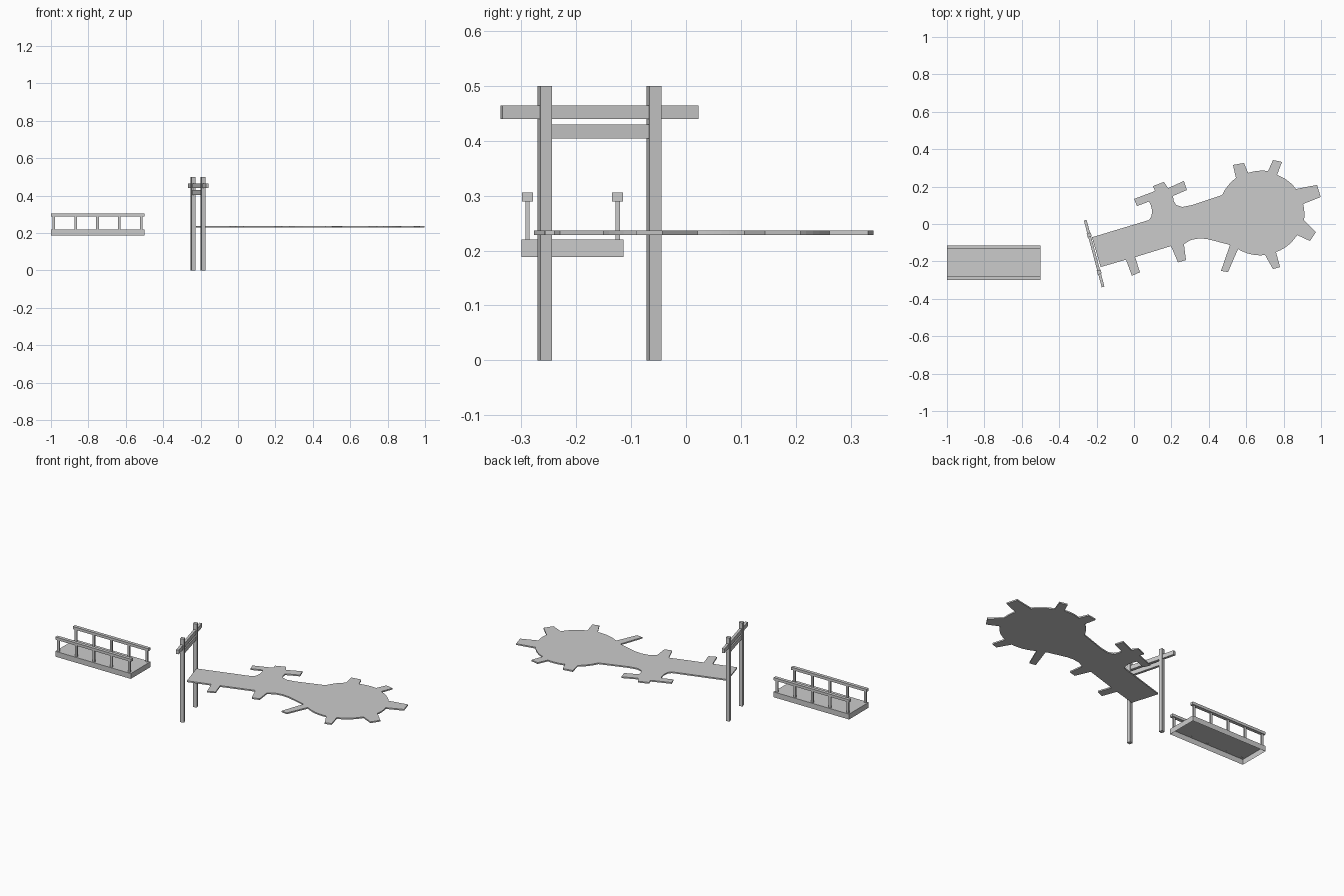
import bpy, bmesh, math
from mathutils import Vector, Matrix

if "Cube" in bpy.data.objects:
    bpy.data.objects.remove(bpy.data.objects["Cube"])


def finish(name, bm):
    bmesh.ops.recalc_face_normals(bm, faces=bm.faces)
    mesh = bpy.data.meshes.new(name)
    bm.to_mesh(mesh)
    bm.free()
    ob = bpy.data.objects.new(name, mesh)
    bpy.context.collection.objects.link(ob)
    return ob


def box(name, center, size, turn=0.0, open_bottom=False):
    bm = bmesh.new()
    bmesh.ops.create_cube(bm, size=1)
    bmesh.ops.scale(bm, vec=size, verts=bm.verts)
    bm.normal_update()
    if open_bottom:
        low = [f for f in bm.faces if f.normal.z < -0.5]
        bmesh.ops.delete(bm, geom=low, context='FACES_ONLY')
    bm.transform(Matrix.Translation(center) @ Matrix.Rotation(turn, 4, 'Z'))
    return finish(name, bm)


# Footbridge: hollow deck, two handrails and their posts
box("bridge_deck", (-0.75, -0.207, 0.204), (0.5, 0.186, 0.032), open_bottom=True)
for side, y in (("front", -0.289), ("back", -0.1245)):
    box(f"{side}_handrail", (-0.75, y, 0.2975), (0.5, 0.02, 0.016))
    for i in range(5):
        box(f"{side}_rail_post_{i + 1}", (-0.985 + 0.117 * i, y, 0.255),
            (0.014, 0.008, 0.072))

# Gate: two posts and two crossbeams, turned to face along the walkway
TURN = math.radians(15)
gate = Vector((-0.213, -0.158, 0))
across = Vector((-math.sin(TURN), math.cos(TURN), 0))
for side, s in (("left", 1), ("right", -1)):
    box(f"gate_{side}_post", gate + across * 0.103 * s + Vector((0, 0, 0.25)),
        (0.022, 0.022, 0.5), TURN)
box("gate_top_beam", gate + Vector((0, 0, 0.4525)), (0.015, 0.37, 0.025), TURN)
box("gate_lower_beam", gate + Vector((0, 0, 0.417)), (0.015, 0.186, 0.026), TURN)

# Walkway outline: neck with small landing tabs, then the round plaza with tabs
neck_back = [(-.178, -.23), (-.225, -.071), (.08, .021), (.093, .04), (.097, .07),
             (.09, .1), (.08, .12), (.016, .096), (0, .134), (.112, .176),
             (.102, .203), (.16, .225), (.182, .192), (.267, .23), (.283, .182),
             (.209, .15), (.211, .125), (.225, .102), (.257, .091), (.31, .101)]
plaza = [[(.471, .155)],
         [(.545, .246), (.529, .316), (.588, .326), (.61, .273)],
         [(.717, .283), (.743, .342), (.791, .332), (.765, .262)],
         [(.866, .187), (.979, .209), (.998, .144), (.904, .107)],
         [(.909, .021), (.973, -.043), (.941, -.091), (.872, -.059)],
         [(.759, -.15), (.781, -.23), (.743, -.241), (.701, -.166)],
         [(.556, -.134), (.503, -.257), (.465, -.251), (.513, -.112)]]
neck_front = [(.433, -.091), (.39, -.08), (.35, -.077), (.305, -.085), (.267, -.107),
              (.278, -.193), (.235, -.205), (.198, -.118), (.006, -.177),
              (.032, -.258), (-.011, -.277), (-.043, -.191)]
CENTER = Vector((.695, .056))


def arc(a, b, steps=6):
    # clockwise arc around the plaza centre between two rim points
    a, b = Vector(a) - CENTER, Vector(b) - CENTER
    t0, t1 = math.atan2(a.y, a.x), math.atan2(b.y, b.x)
    if t1 > t0:
        t1 -= 2 * math.pi
    pts = []
    for i in range(1, steps):
        k = i / steps
        t = t0 + (t1 - t0) * k
        r = a.length + (b.length - a.length) * k
        pts.append(CENTER + Vector((math.cos(t), math.sin(t))) * r)
    return pts


outline = list(neck_back)
for i, tab in enumerate(plaza):
    if i:
        outline += arc(plaza[i - 1][-1], tab[0])
    outline += tab
outline += neck_front

# Walkway slab
bm = bmesh.new()
face = bm.faces.new([bm.verts.new((p[0], p[1], 0.2285)) for p in outline])
top = bmesh.ops.extrude_face_region(bm, geom=[face])
bmesh.ops.translate(bm, vec=(0, 0, 0.008),
                    verts=[v for v in top["geom"] if isinstance(v, bmesh.types.BMVert)])
# keep the underside so the slab is closed
if not face.is_valid:
    bmesh.ops.holes_fill(bm, edges=bm.edges)
finish("walkway", bm)
